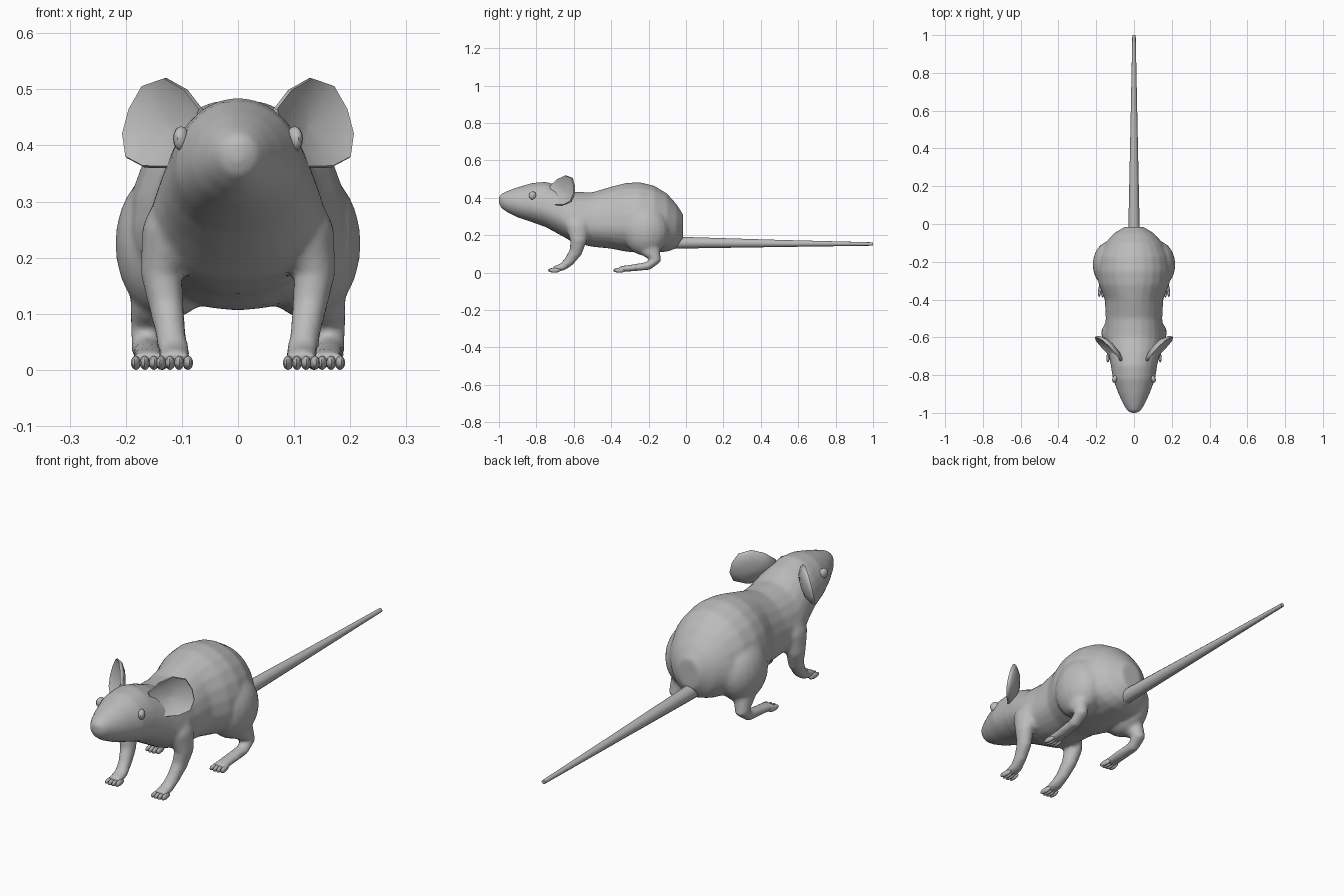
import bpy, bmesh, math
from mathutils import Vector, Matrix

if "Cube" in bpy.data.objects:
    bpy.data.objects.remove(bpy.data.objects["Cube"])

fur = bpy.data.materials.new("grey")
fur.diffuse_color = (0.5, 0.5, 0.5, 1)
fur.use_nodes = True
fur.node_tree.nodes["Principled BSDF"].inputs["Base Color"].default_value = fur.diffuse_color


def finish(bm, name, angle=50):
    bmesh.ops.recalc_face_normals(bm, faces=bm.faces)
    me = bpy.data.meshes.new(name)
    bm.to_mesh(me)
    bm.free()
    me.materials.append(fur)
    me.shade_smooth()
    me.set_sharp_from_angle(angle=math.radians(angle))
    ob = bpy.data.objects.new(name, me)
    bpy.context.collection.objects.link(ob)
    return ob


def loft(bm, rings):
    """Skin a list of equal-length point rings and cap both ends."""
    vs = [[bm.verts.new(p) for p in r] for r in rings]
    n = len(vs[0])
    for a, b in zip(vs, vs[1:]):
        for i in range(n):
            j = (i + 1) % n
            bm.faces.new((a[i], a[j], b[j], b[i]))
    bm.faces.new(vs[0])
    bm.faces.new(vs[-1])


def tube(bm, path, side=1, n=14):
    """Limb through (x, y, z, half width, half depth) stations."""
    rings = []
    pts = [Vector((side * p[0], p[1], p[2])) for p in path]
    for k, p in enumerate(path):
        t = (pts[min(k + 1, len(pts) - 1)] - pts[max(k - 1, 0)]).normalized()
        up = t.cross(Vector((1, 0, 0))).normalized()
        across = up.cross(t)
        rings.append([pts[k] + across * p[3] * math.cos(a) + up * p[4] * math.sin(a)
                      for a in (2 * math.pi * i / n for i in range(n))])
    loft(bm, rings)


def ball(bm, centre, radii, turn=0, u=14, v=10):
    m = Matrix.Translation(centre) @ Matrix.Rotation(turn, 4, 'Z') @ Matrix.Diagonal((*radii, 1))
    bmesh.ops.create_uvsphere(bm, u_segments=u, v_segments=v, radius=1, matrix=m)


# Torso and head: y, half width, bottom, widest height, top
torso = [(-1.0, .015, .37, .39, .407), (-.988, .036, .345, .387, .422),
         (-.955, .056, .322, .38, .437), (-.9, .082, .295, .37, .457),
         (-.82, .112, .268, .36, .48), (-.75, .123, .243, .34, .486),
         (-.68, .137, .205, .31, .465), (-.6, .157, .16, .25, .432),
         (-.5, .15, .138, .25, .43), (-.4, .155, .128, .25, .46),
         (-.32, .187, .112, .25, .48), (-.25, .198, .106, .25, .484),
         (-.17, .188, .106, .25, .465), (-.1, .152, .112, .25, .422),
         (-.05, .107, .13, .25, .365), (-.015, .05, .18, .25, .31)]
front_leg = [(.085, -.57, .31, .055, .08), (.127, -.58, .24, .047, .065),
             (.137, -.575, .17, .037, .045), (.127, -.59, .11, .031, .035),
             (.119, -.625, .06, .027, .028), (.114, -.66, .03, .029, .021),
             (.113, -.71, .018, .031, .015)]
hind_leg = [(.14, -.21, .17, .05, .075), (.155, -.185, .11, .038, .05),
            (.162, -.163, .065, .03, .031), (.163, -.2, .036, .027, .023),
            (.16, -.28, .026, .029, .019), (.158, -.36, .018, .033, .015)]

bm = bmesh.new()
rings = []
for y, w, zb, zm, zt in torso:
    ring = []
    for i in range(24):
        a = 2 * math.pi * i / 24
        s = math.sin(a)
        ring.append((w * math.cos(a), y, zm + s * ((zt - zm) if s > 0 else (zm - zb))))
    rings.append(ring)
loft(bm, rings)
for side in (1, -1):
    tube(bm, front_leg, side)
    ball(bm, (side * .125, -.215, .225), (.094, .125, .135), u=20, v=14)
    tube(bm, hind_leg, side)
body = finish(bm, "body_and_legs")
# Blend the limbs softly into the torso
remesh = body.modifiers.new("blend", 'REMESH')
remesh.mode = 'VOXEL'
remesh.voxel_size = .009
remesh.use_smooth_shade = True
soften = body.modifiers.new("soften", 'SMOOTH')
soften.factor = .5
soften.iterations = 6

# Tail
bm = bmesh.new()
tube(bm, [(0, -.09, .158, .03, .03), (0, -.02, .16, .03, .031),
          (0, .5, .156, .019, .019), (0, 1, .153, .009, .009)], n=12)
finish(bm, "tail")

# Ear outline (x, z) lying on a slanted plane
outline = [(.065, .465), (.092, .5), (.13, .521), (.17, .507), (.194, .465),
           (.206, .42), (.2, .378), (.168, .361), (.12, .36), (.085, .405)]
facing = Vector((1, -1, .3)).normalized()
# scale from the ear centre, offset behind the plane
ear_layers = [(.05, .032), (.6, .027), (.93, .012), (1, .003), (.97, -.004), (.7, .009), (.05, .018)]

for side, label in ((1, "left"), (-1, "right")):
    flip = Vector((side, 1, 1))
    bm = bmesh.new()
    mid = Vector((.135, -.663, .435))
    rim = [Vector((x, -.668 + (x - .13) + .3 * (z - .44), z)) for x, z in outline]
    loft(bm, [[(mid + (p - mid) * s - facing * d) * flip for p in rim] for s, d in ear_layers])
    finish(bm, label + "_ear", 60)

    # Eye
    bm = bmesh.new()
    ball(bm, (side * .101, -.82, .412), (.014, .021, .022), side * .35, 10, 8)
    finish(bm, label + "_eye")

    # Toes on both feet, slightly fanned
    bm = bmesh.new()
    for cx, cy in ((.113, -.708), (.158, -.36)):
        for k in (-1.5, -.5, .5, 1.5):
            reach = .004 * abs(k)
            ball(bm, (side * (cx + k * .0158), cy + reach, .0125), (.0088, .032, .0125),
                 side * k * .06, 10, 8)
    finish(bm, label + "_toes")
